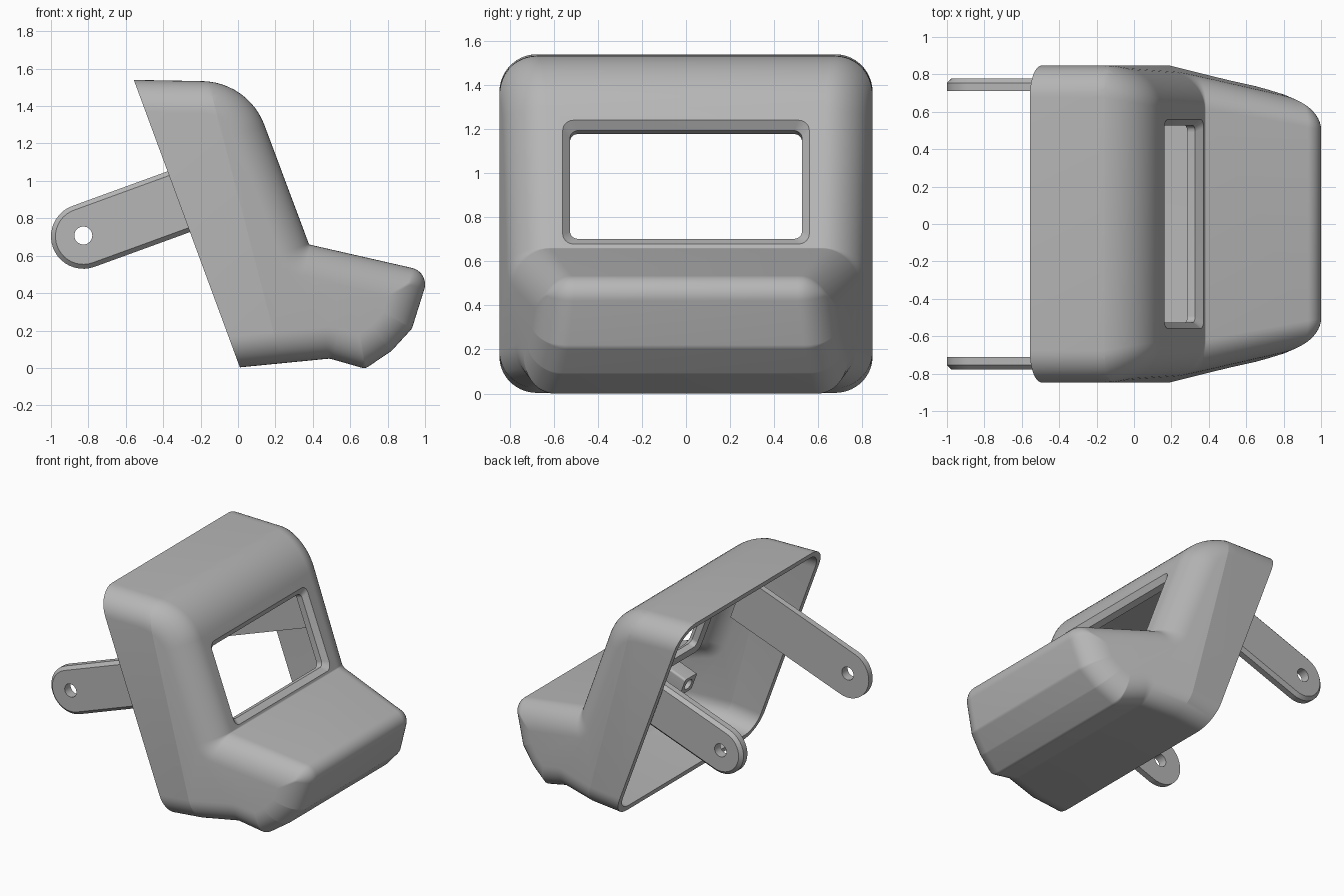
import bpy, bmesh, math
from mathutils import Vector

if "Cube" in bpy.data.objects:
    bpy.data.objects.remove(bpy.data.objects["Cube"], do_unlink=True)

grey = bpy.data.materials.new("plain grey")
grey.use_nodes = True
grey.diffuse_color = (0.47, 0.47, 0.47, 1)
grey.node_tree.nodes["Principled BSDF"].inputs["Base Color"].default_value = (0.47, 0.47, 0.47, 1)

# Housing side profile: x, z, corner radius (the last edge is the open back)
PROFILE = [(0.01, 0.003, 0), (0.49, 0.05, 0.05), (0.68, -0.004, 0.04), (0.82, 0.09, 0.05),
           (0.93, 0.21, 0.05), (1.025, 0.513, 0.09), (0.38, 0.66, 0.01),
           (0.055, 1.529, 0.36), (-0.557, 1.54, 0)]
HALF = 0.847     # half width
ROUND = 0.17     # rounding along the sides
WALL = 0.042


def loft(name, rings, edit=None):
    """Skin a list of equal rings and cap both ends."""
    bm = bmesh.new()
    loops = [[bm.verts.new(p) for p in ring] for ring in rings]
    for a, b in zip(loops, loops[1:]):
        for i in range(len(a)):
            j = (i + 1) % len(a)
            bm.faces.new((a[i], a[j], b[j], b[i]))
    bm.faces.new(loops[0][::-1])
    bm.faces.new(loops[-1])
    if edit:
        edit(bm)
    bmesh.ops.recalc_face_normals(bm, faces=bm.faces)
    mesh = bpy.data.meshes.new(name)
    bm.to_mesh(mesh)
    bm.free()
    mesh.materials.append(grey)
    obj = bpy.data.objects.new(name, mesh)
    bpy.context.collection.objects.link(obj)
    return obj


def activate(obj):
    bpy.ops.object.select_all(action='DESELECT')
    obj.select_set(True)
    bpy.context.view_layer.objects.active = obj


def cut(obj, cutter):
    activate(obj)
    mod = obj.modifiers.new("cut", 'BOOLEAN')
    mod.operation = 'DIFFERENCE'
    mod.solver = 'EXACT'
    mod.object = cutter
    bpy.ops.object.modifier_apply(modifier=mod.name)


def smooth(obj, angle=28):
    activate(obj)
    bpy.ops.object.shade_smooth_by_angle(angle=math.radians(angle))


def inset_profile(inset, back):
    """Profile moved inwards, with its corners rounded."""
    pts = [Vector((x, z)) for x, z, r in PROFILE]
    n = len(pts)
    dirs = [(pts[(i + 1) % n] - pts[i]).normalized() for i in range(n)]
    offs = [inset] * (n - 1) + [back]
    corners, turns = [], []
    for i in range(n):
        d0, d1 = dirs[i - 1], dirs[i]
        n0, n1 = Vector((-d0.y, d0.x)), Vector((-d1.y, d1.x))
        cross = d0.x * d1.y - d0.y * d1.x
        a, b = pts[i] + n0 * offs[i - 1], pts[i] + n1 * offs[i]
        w = b - a
        corners.append(a + d0 * ((w.x * d1.y - w.y * d1.x) / cross))
        turns.append(math.atan2(cross, d0.dot(d1)))
    out = []
    for i, (x, z, r) in enumerate(PROFILE):
        p = corners[i]
        if r == 0:
            out.append(p)
            continue
        r = max(r - inset, 0.008) if turns[i] > 0 else r + inset
        before, after = corners[i - 1] - p, corners[(i + 1) % n] - p
        t = min(r * math.tan(abs(turns[i]) / 2), 0.48 * before.length, 0.48 * after.length)
        a, b = p + before.normalized() * t, p + after.normalized() * t
        wt = math.cos(turns[i] / 2)
        for k in range(13):
            s = k / 12
            c = ((1 - s) ** 2, 2 * s * (1 - s) * wt, s * s)
            out.append((a * c[0] + p * c[1] + b * c[2]) / sum(c))
    return out


def taper(bm):
    """Crease the sides and narrow everything in front of the crease."""
    normal = Vector((1, 0, 0.26)).normalized()
    bmesh.ops.bisect_plane(bm, geom=bm.verts[:] + bm.edges[:] + bm.faces[:], dist=1e-5,
                           plane_co=(0.24, 0, 0), plane_no=normal)
    for v in bm.verts:
        v.co.y *= 1 - 0.285 * max(0, v.co.x - 0.24 + 0.26 * v.co.z)


def housing_solid(name, wall, back):
    r, half, steps = ROUND - wall, HALF - wall, 11
    sides = [(half - r + r * math.sin(a), r * (1 - math.cos(a)))
             for a in (math.pi / 2 * k / steps for k in range(steps + 1))]
    slices = [(-y, d) for y, d in reversed(sides)] + sides
    rings = [[(p.x, y, p.y) for p in inset_profile(wall + d, back)] for y, d in slices]
    return loft(name, rings, taper)


# Frame of the sloping window face
ORIGIN = Vector((0.268, 0, 0.96))
UP = Vector((-0.35, 0, 0.937))
OUT = Vector((0.937, 0, 0.35))


def face_point(y, s, n):
    return ORIGIN + UP * s + OUT * n + Vector((0, y, 0))


def rounded_rect(hy, hs, n, r=0.05, y=0, s=0):
    """Rounded rectangle in the plane of the window face, n in front of it."""
    ring = []
    for q, (sy, ss) in enumerate([(1, 1), (-1, 1), (-1, -1), (1, -1)]):
        for k in range(10):
            a = math.pi / 2 * (q + k / 9)
            ring.append(face_point(y + sy * (hy - r) + r * math.cos(a),
                                   s + ss * (hs - r) + r * math.sin(a), n))
    return ring


# Hollow housing with an open back, and a chamfered window
cutters = []
housing = housing_solid("housing", 0, 0)
cavity = housing_solid("cavity_cutter", WALL, -0.1)
window = loft("window_cutter", [rounded_rect(0.56, 0.3, 0.06), rounded_rect(0.56, 0.3, 0),
                                rounded_rect(0.526, 0.262, -0.035, 0.035),
                                rounded_rect(0.526, 0.262, -0.2, 0.035)])
cutters += [cavity, window]
cut(housing, cavity)
cut(housing, window)
smooth(housing, 11)

# Thickened frame behind the window
frame = loft("window_frame", [rounded_rect(0.6, 0.33, n) for n in (-0.035, -0.08)])
cut(frame, window)
smooth(frame)

# Screw blocks below the window
for y in (-0.54, 0.54):
    block = loft("screw_block", [rounded_rect(0.07, 0.07, n, 0.015, y, -0.58) for n in (-0.12, 0.22)])
    hole = loft("block_cutter", [rounded_rect(0.04, 0.04, n, 0.04, y, -0.58) for n in (-0.2, 0.05)])
    cutters.append(hole)
    cut(block, hole)
    smooth(block)

# Mounting arms with a round, chamfered end and a pivot hole
PIVOT = Vector((-0.827, 0, 0.703))
ALONG = Vector((0.94, 0, 0.342))
ACROSS = Vector((-0.342, 0, 0.94))


def arm_ring(r, y):
    pts = [(r * math.cos(a), r * math.sin(a)) for a in
           (math.pi / 2 + math.pi * k / 20 for k in range(21))] + [(0.96, -r), (0.96, r)]
    return [PIVOT + ALONG * u + ACROSS * v + Vector((0, y, 0)) for u, v in pts]


for side, label in ((1, "back"), (-1, "front")):
    arm = loft(label + "_mounting_arm", [arm_ring(0.173, side * 0.71), arm_ring(0.173, side * 0.755),
                                         arm_ring(0.149, side * 0.778)])
    hole = loft("arm_cutter", [[PIVOT + Vector((0.048 * math.cos(k * math.pi / 16), side * y,
                                                0.005 + 0.048 * math.sin(k * math.pi / 16)))
                                for k in range(32)] for y in (0.6, 0.9)])
    cutters.append(hole)
    cut(arm, hole)
    smooth(arm)

for c in cutters:
    bpy.data.objects.remove(c, do_unlink=True)
